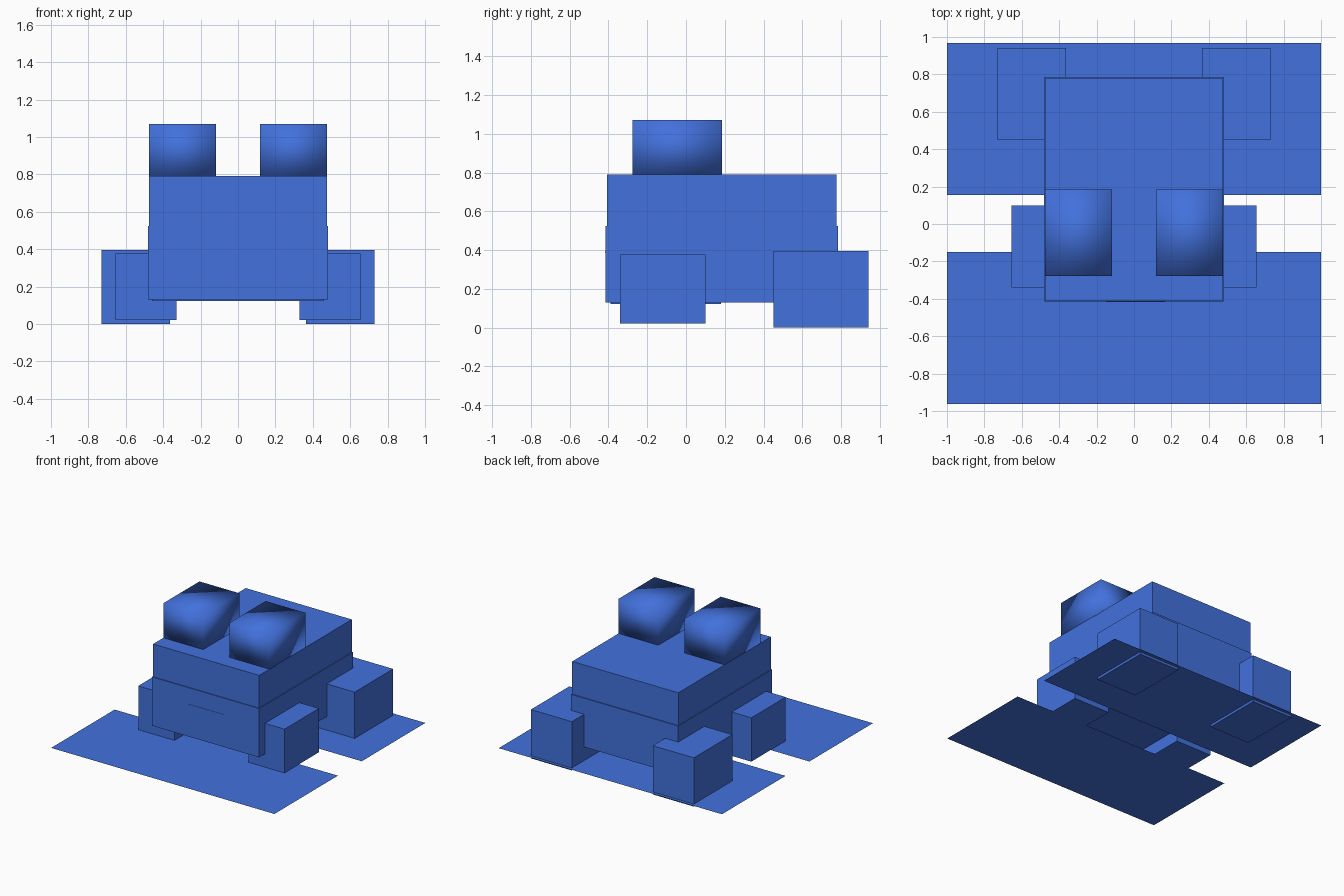
import bpy, bmesh

if "Cube" in bpy.data.objects:
    bpy.data.objects.remove(bpy.data.objects["Cube"])

blue = bpy.data.materials.new("blue")
blue.diffuse_color = (0.055, 0.165, 0.72, 1)
blue.use_nodes = True
blue.node_tree.nodes["Principled BSDF"].inputs["Base Color"].default_value = blue.diffuse_color


def finish(name, bm, smooth=False):
    me = bpy.data.meshes.new(name)
    bm.to_mesh(me)
    bm.free()
    me.materials.append(blue)
    for p in me.polygons:
        p.use_smooth = smooth
    ob = bpy.data.objects.new(name, me)
    bpy.context.collection.objects.link(ob)
    return ob


def box(name, lo, hi, smooth=False):
    bm = bmesh.new()
    bmesh.ops.create_cube(bm, size=1)
    for v in bm.verts:
        v.co = [(a + b) / 2 + c * (b - a) for a, b, c in zip(lo, hi, v.co)]
    return finish(name, bm, smooth)


def sheet(name, y0, y1, z):
    bm = bmesh.new()
    bm.faces.new([bm.verts.new(c) for c in
                  ((-1, y0, z), (1, y0, z), (1, y1, z), (-1, y1, z))])
    return finish(name, bm)


# Body: slightly wider lower half, upper half, throat plate, mouth line
box("lower_body", (-0.48, -0.415, 0.13), (0.48, 0.785, 0.525))
box("upper_body", (-0.475, -0.408, 0.50), (0.475, 0.777, 0.79))
box("throat", (-0.46, -0.39, 0.122), (0.46, 0.18, 0.14))
box("mouth", (-0.15, -0.417, 0.387), (0.165, -0.41, 0.393))

# Mirrored eyes and legs
pairs = {
    "eye": ((0.118, -0.277, 0.785), (0.475, 0.185, 1.07), True),
    "front_leg": ((0.33, -0.34, 0.022), (0.655, 0.10, 0.377), False),
    "back_leg": ((0.363, 0.45, 0.0), (0.73, 0.942, 0.395), False),
}
for name, (lo, hi, smooth) in pairs.items():
    box(name + "_right", lo, hi, smooth)
    box(name + "_left", (-hi[0], lo[1], lo[2]), (-lo[0], hi[1], hi[2]), smooth)

# Flat foot sheets
sheet("front_feet", -0.962, -0.15, 0.02)
sheet("back_feet", 0.155, 0.968, 0.02)
